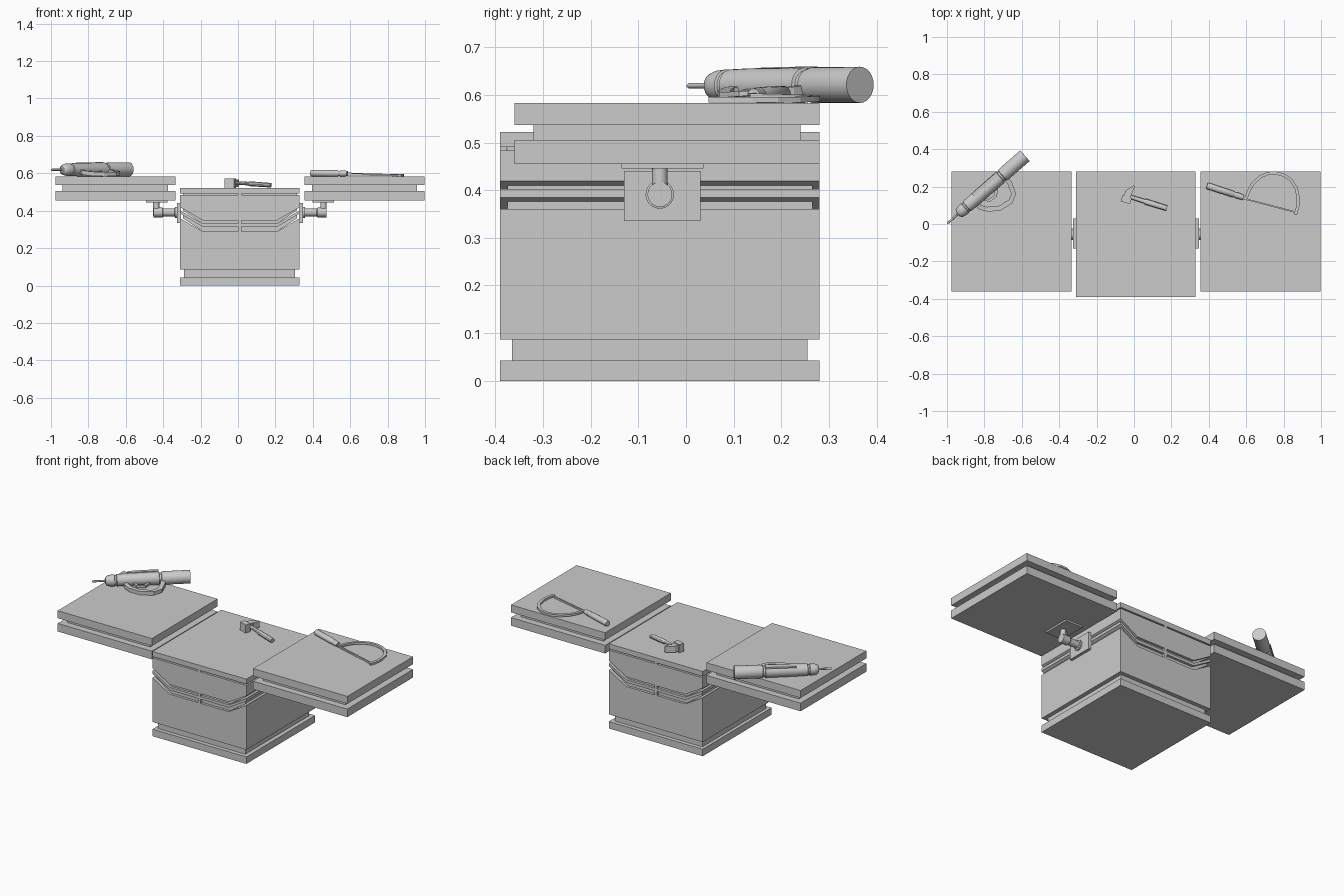
import bpy, bmesh, math
from mathutils import Vector

if "Cube" in bpy.data.objects:
    bpy.data.objects.remove(bpy.data.objects["Cube"])


def make(name, verts, faces, smooth=False):
    me = bpy.data.meshes.new(name)
    me.from_pydata([tuple(v) for v in verts], [], faces)
    bm = bmesh.new()
    bm.from_mesh(me)
    bmesh.ops.recalc_face_normals(bm, faces=bm.faces)
    bm.to_mesh(me)
    bm.free()
    ob = bpy.data.objects.new(name, me)
    bpy.context.collection.objects.link(ob)
    if smooth:
        bpy.ops.object.select_all(action='DESELECT')
        ob.select_set(True)
        bpy.context.view_layer.objects.active = ob
        bpy.ops.object.shade_smooth_by_angle(angle=math.radians(35))
    return ob


def loft(name, rings, smooth=False, closed=False):
    """Skin a list of equal-length point rings, capping the ends."""
    n, m = len(rings[0]), len(rings)
    faces = [(i * n + j, i * n + (j + 1) % n,
              ((i + 1) % m) * n + (j + 1) % n, ((i + 1) % m) * n + j)
             for i in range(m if closed else m - 1) for j in range(n)]
    if not closed:
        faces += [tuple(range(n)), tuple(range((m - 1) * n, m * n))]
    return make(name, [p for r in rings for p in r], faces, smooth)


def box(name, x0, x1, y0, y1, z0, z1):
    return loft(name, [[(x0, y0, z), (x1, y0, z), (x1, y1, z), (x0, y1, z)] for z in (z0, z1)])


def prism_y(name, pts, y0, y1):
    return loft(name, [[(x, y, z) for x, z in pts] for y in (y0, y1)])


def prism_z(name, pts, z0, z1):
    return loft(name, [[(x, y, z) for x, y in pts] for z in (z0, z1)])


def lathe(name, start, end, prof, n=20, sz=1.0):
    """Revolve (distance, radius) pairs round the axis start -> end."""
    a = Vector(start)
    d = (Vector(end) - a).normalized()
    u = d.cross(Vector((0, 1, 0) if abs(d.z) > .9 else (0, 0, 1))).normalized()
    v = u.cross(d)
    ang = [2 * math.pi * k / n for k in range(n)]
    return loft(name, [[a + d * t + r * (u * math.cos(q) + v * sz * math.sin(q)) for q in ang]
                       for t, r in prof], True)


def strip(name, path, w, h):
    """Flat bar of width w (in plan) and height h along a path."""
    P = [Vector(p) for p in path]
    rings = []
    for i, p in enumerate(P):
        t = (P[min(i + 1, len(P) - 1)] - P[max(i - 1, 0)]).normalized()
        s = Vector((-t.y, t.x, 0)).normalized() * w / 2
        up = Vector((0, 0, h / 2))
        rings.append([p - s - up, p + s - up, p + s + up, p - s + up])
    return loft(name, rings)


X0, X1, Y0, Y1 = -.31, .33, -.39, .28
CX = .01

# Cabinet base and recessed plinth
box("base_slab", X0, X1, Y0, Y1, 0, .043)
box("base_neck", X0 + .02, X1 - .025, Y0 + .025, Y1 - .025, .043, .087)


# Cabinet body, divided by two V-bent grooves
def bend(z, g=0):
    return [(X0 + g, z), (-.19, z - .07), (.21, z - .07), (X1 - g, z)]


def band(name, lo, hi, g=0):
    prism_y(name, lo + hi[::-1], Y0 + g, Y1 - g)


band("lower_body", [(X0, .087), (-.19, .087), (.21, .087), (X1, .087)], bend(.36))
band("lower_groove", bend(.36, .015), bend(.385, .015), .015)
band("middle_band", bend(.385), bend(.402))
band("upper_groove", bend(.402, .015), bend(.419, .015), .015)
band("upper_body", bend(.419), [(X0, .483), (-.19, .483), (.21, .483), (X1, .483)])
box("lid_groove", X0 + .015, X1 - .015, Y0 + .015, Y1 - .015, .483, .491)
box("lid", X0, X1, Y0, Y1, .491, .522)

# Small latches bridging the grooves, front and back
for tag, y in (("front", Y0 + .001), ("back", Y1 - .013)):
    for i, (z0, z1) in enumerate(((.285, .32), (.328, .354), (.476, .497))):
        box(f"{tag}_latch_{i}", CX - .009, CX + .009, y - .001, y + .013, z0, z1)

# Side trays with elbow arms
for side, s in (("left", -1), ("right", 1)):
    def bx(name, a, b, y0, y1, z0, z1):
        x = sorted((CX + s * a, CX + s * b))
        box(f"{side}_{name}", x[0], x[1], y0, y1, z0, z1)
    bx("tray_top", .345, .987, -.36, .28, .537, .583)
    bx("tray_neck", .385, .947, -.32, .24, .505, .537)
    bx("tray_bottom", .345, .987, -.36, .28, .455, .505)
    bx("tray_mount", .387, .503, -.135, .037, .445, .455)
    bx("wall_plate", .315, .337, -.13, .03, .335, .44)
    y, z = -.055, .391
    lathe(f"{side}_arm", (CX + s * .335, y, z), (CX + s * .5, y, z),
          [(0, .03), (.012, .03), (.014, .021), (.075, .021), (.08, .026), (.128, .026)])
    lathe(f"{side}_arm_riser", (CX + s * .447, y, .37), (CX + s * .447, y, .45),
          [(0, .016), (.03, .017), (.08, .016)], 16)

# Hammer lying on the centre lid
d, p = Vector((.95, -.30)), Vector((.30, .95))
hc = Vector((-.035, .15))


def hp(a, b):
    v = hc + d * a + p * b
    return (v.x, v.y)


prism_z("hammer_face", [hp(-.026, -.038), hp(.026, -.038), hp(.026, -.004), hp(-.026, -.004)],
        .522, .572)
prism_z("hammer_eye", [hp(-.02, -.006), hp(.02, -.006), hp(.018, .022), hp(-.018, .022)],
        .528, .567)
prism_z("hammer_peen", [hp(-.02, .02), hp(.02, .02), hp(.022, .062), hp(.014, .064)],
        .528, .566)
lathe("hammer_handle", (-.02, .145, .55), (.18, .083, .536),
      [(0, .011), (.08, .012), (.085, .016), (.205, .015)], 10, .85)

# Drill lying across the left tray
tip, tail = Vector((-.998, .003, .619)), Vector((-.583, .365, .621))
lathe("drill_bit", tip, tail, [(0, .003), (.006, .006), (.09, .006)], 10)
lathe("drill_body", tip, tail,
      [(.075, .017), (.083, .027), (.1, .032), (.125, .034), (.128, .030), (.136, .030),
       (.139, .034), (.2, .036), (.375, .037), (.378, .031), (.388, .031), (.391, .035),
       (.405, .038), (.551, .038)], 24)
strip("drill_grip", [(-.85, .13, .612), (-.825, .09, .604), (-.785, .079, .598),
                     (-.72, .083, .595), (-.66, .12, .596), (-.643, .16, .6),
                     (-.665, .22, .606), (-.70, .26, .612)], .026, .022)
strip("drill_trigger", [(-.80, .135, .606), (-.775, .125, .603), (-.74, .15, .603),
                        (-.735, .19, .606)], .016, .014)
strip("drill_side_panel", [(-.86, .155, .652), (-.80, .207, .654), (-.73, .268, .655)], .022, .009)

# Bow saw lying on the right tray
lathe("saw_handle", (.39, .205, .601), (.59, .140, .599),
      [(0, .015), (.006, .018), (.15, .017), (.155, .014), (.163, .014), (.168, .017), (.205, .014)],
      16)
strip("saw_frame", [(.585, .14, .598), (.60, .14, .597), (.612, .175, .596), (.637, .218, .595),
                    (.675, .252, .594), (.715, .27, .593), (.755, .273, .592), (.80, .262, .591),
                    (.84, .234, .59), (.868, .19, .59), (.878, .14, .59), (.876, .095, .59),
                    (.863, .05, .59)], .017, .012)
strip("saw_blade", [(.59, .135, .594), (.87, .062, .589)], .008, .01)
